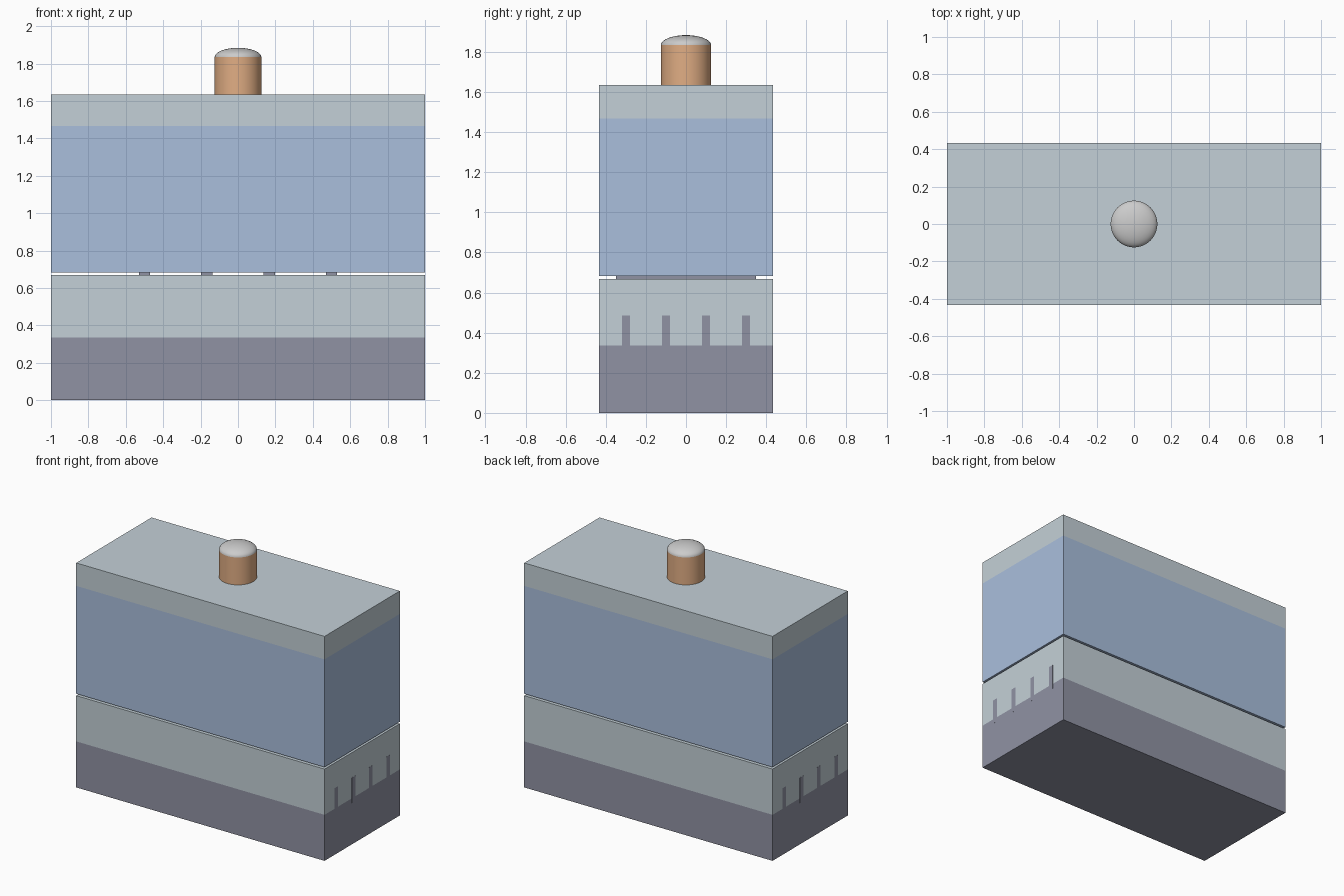
import bpy, bmesh, math
from mathutils import Matrix

if "Cube" in bpy.data.objects:
    bpy.data.objects.remove(bpy.data.objects["Cube"])


def material(name, rgb):
    m = bpy.data.materials.new(name)
    m.diffuse_color = (*rgb, 1)
    m.use_nodes = True
    m.node_tree.nodes["Principled BSDF"].inputs["Base Color"].default_value = m.diffuse_color
    return m


CASE = material("pale_case", (0.55, 0.63, 0.68))
BLUE = material("blue_panel", (0.40, 0.52, 0.72))
DARK = material("dark_base", (0.28, 0.29, 0.37))
COPPER = material("copper", (0.75, 0.42, 0.23))


def finish(name, bm, mat=None):
    bmesh.ops.recalc_face_normals(bm, faces=bm.faces)
    me = bpy.data.meshes.new(name)
    bm.to_mesh(me)
    bm.free()
    ob = bpy.data.objects.new(name, me)
    bpy.context.collection.objects.link(ob)
    if mat:
        me.materials.append(mat)
    return ob


def box(name, x, y, z, mat):
    """Box from (min, max) ranges on each axis."""
    bm = bmesh.new()
    spans = (x, y, z)
    size = [b - a for a, b in spans]
    mid = [(a + b) / 2 for a, b in spans]
    bmesh.ops.create_cube(bm, size=1, matrix=Matrix.Translation(mid) @ Matrix.Diagonal((*size, 1)))
    return finish(name, bm, mat)


def lathe(name, profile, mat=None):
    """Smooth revolved part from (radius, z) points."""
    bm = bmesh.new()
    vs = [bm.verts.new((r, 0, z)) for r, z in profile]
    es = [bm.edges.new(p) for p in zip(vs, vs[1:])]
    bmesh.ops.spin(bm, geom=vs + es, axis=(0, 0, 1), cent=(0, 0, 0), angle=math.tau, steps=48)
    bmesh.ops.remove_doubles(bm, verts=bm.verts, dist=1e-5)
    ob = finish(name, bm, mat)
    bpy.ops.object.select_all(action='DESELECT')
    ob.select_set(True)
    bpy.context.view_layer.objects.active = ob
    bpy.ops.object.shade_smooth_by_angle(angle=math.radians(35))
    return ob


X, Y = (-1, 1), (-0.433, 0.433)

# Lower and upper halves of the case, separated by a narrow gap
box("lower_base", X, Y, (0, 0.335), DARK)
box("lower_case", X, Y, (0.335, 0.668), CASE)
box("upper_panel", X, Y, (0.682, 1.467), BLUE)
box("upper_case", X, Y, (1.467, 1.634), CASE)

# Spacer plates across the gap
for i in range(4):
    cx = -0.5 + i / 3
    box(f"spacer_plate_{i + 1}", (cx - 0.03, cx + 0.03), (-0.35, 0.35), (0.66, 0.69), DARK)

# Dark end ribs, flush with both short ends
for side in (-1, 1):
    for i in range(4):
        cy = -0.3 + 0.2 * i
        x = sorted((side * 0.95, side * 1.0008))
        box(f"end_rib_{'left' if side < 0 else 'right'}_{i + 1}", x,
            (cy - 0.02, cy + 0.02), (0.3, 0.485), DARK)

# Copper terminal with a shallow domed cap
lathe("terminal_post", [(0, 1.62), (0.125, 1.62), (0.125, 1.834), (0, 1.834)], COPPER)
lathe("terminal_cap", [(0, 1.834)] + [
    (0.125 * math.cos(a), 1.834 + 0.05 * math.sin(a))
    for a in [math.pi / 2 * k / 10 for k in range(11)]])
